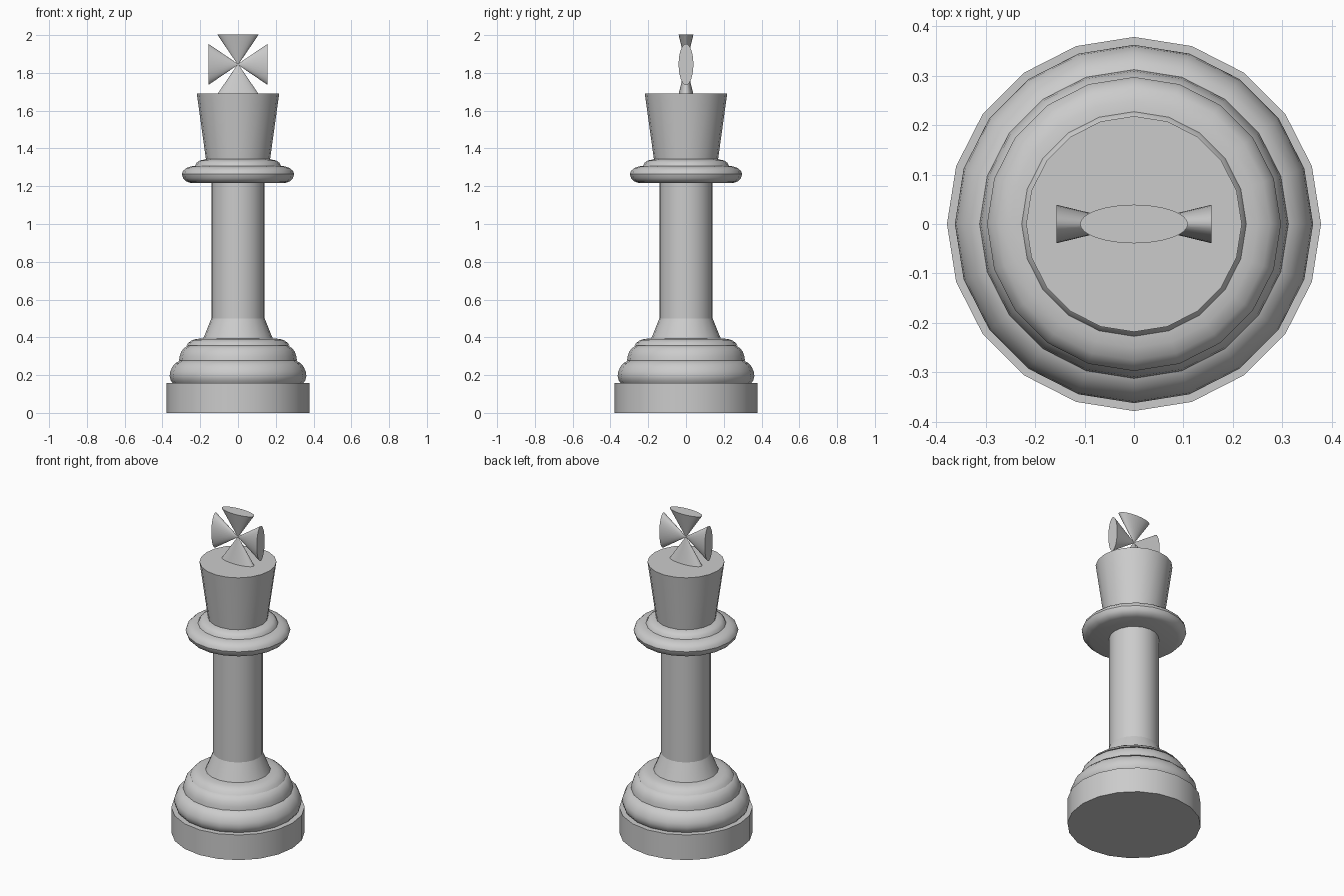
import bpy, bmesh
from math import pi, sin, cos, radians
from mathutils import Matrix, Vector

if "Cube" in bpy.data.objects:
    bpy.data.objects.remove(bpy.data.objects["Cube"])

SIDES = 20


def finish(name, bm):
    bmesh.ops.remove_doubles(bm, verts=bm.verts, dist=1e-5)
    bmesh.ops.recalc_face_normals(bm, faces=bm.faces)
    me = bpy.data.meshes.new(name)
    bm.to_mesh(me)
    bm.free()
    ob = bpy.data.objects.new(name, me)
    bpy.context.collection.objects.link(ob)
    bpy.ops.object.select_all(action='DESELECT')
    ob.select_set(True)
    bpy.context.view_layer.objects.active = ob
    bpy.ops.object.shade_smooth_by_angle(angle=radians(32))
    return ob


def lathe(name, profile):
    """Turn an (r, z) profile around z; ends are capped to close the part."""
    bm = bmesh.new()
    rings = [[bm.verts.new((r * cos(2 * pi * i / SIDES), r * sin(2 * pi * i / SIDES), z))
              for i in range(SIDES)] for r, z in profile]
    for a, b in zip(rings, rings[1:]):
        for i in range(SIDES):
            j = (i + 1) % SIDES
            bm.faces.new((a[i], a[j], b[j], b[i]))
    bm.faces.new(rings[0][::-1])
    bm.faces.new(rings[-1])
    return finish(name, bm)


# Base disc and stacked rounded mouldings
lathe("base", [(0.378, 0), (0.378, 0.157)])
lathe("lower_moulding", [(0.345, 0.157), (0.356, 0.172), (0.362, 0.195), (0.359, 0.218),
                         (0.347, 0.245), (0.330, 0.264), (0.305, 0.278)])
lathe("middle_moulding", [(0.312, 0.278), (0.309, 0.300), (0.300, 0.325),
                          (0.285, 0.344), (0.265, 0.356)])
lathe("upper_moulding", [(0.273, 0.356), (0.262, 0.372), (0.243, 0.385),
                         (0.220, 0.392), (0.180, 0.394)])

# Flared foot and column
lathe("column_foot", [(0.184, 0.394), (0.141, 0.50)])
lathe("column", [(0.141, 0.50), (0.141, 1.217)])

# Collar rings
lathe("collar", [(0.250, 1.217), (0.275, 1.226), (0.291, 1.243), (0.297, 1.264),
                 (0.291, 1.281), (0.275, 1.296), (0.250, 1.305), (0.222, 1.308)])
lathe("collar_ring", [(0.227, 1.308), (0.219, 1.324), (0.203, 1.336), (0.170, 1.343)])

# Head, widening upwards
lathe("head", [(0.170, 1.343), (0.218, 1.69)])

# Cross: four flattened cones meeting at their tips
DEPTH = 0.157
bm = bmesh.new()
for k in range(4):
    m = (Matrix.Translation((0, 0, 1.845)) @ Matrix.Rotation(k * pi / 2, 4, 'Y')
         @ Matrix.Translation((0, 0, -DEPTH / 2)) @ Matrix.Diagonal((0.109, 0.039, 1, 1)))
    bmesh.ops.create_cone(bm, cap_ends=True, segments=32, radius1=1, radius2=0.02,
                          depth=DEPTH, matrix=m)
finish("cross", bm)
